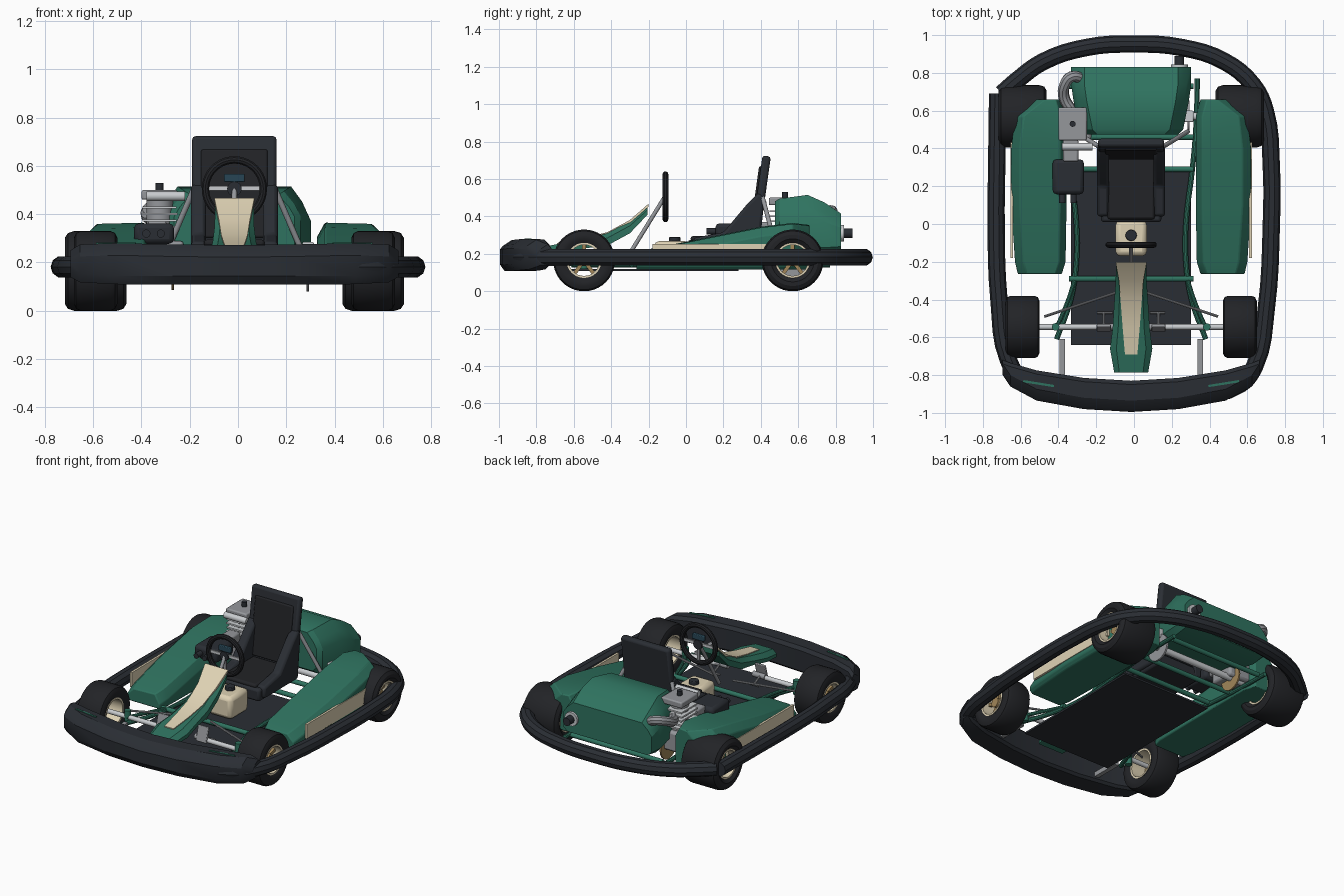
import bpy, bmesh
from math import sin, cos, pi, radians
from mathutils import Vector, Matrix

if "Cube" in bpy.data.objects:
    bpy.data.objects.remove(bpy.data.objects["Cube"])

C = -0.015  # centre line of the chassis


def mat(name, r, g, b):
    m = bpy.data.materials.new(name)
    m.diffuse_color = (r, g, b, 1)
    m.use_nodes = True
    m.node_tree.nodes["Principled BSDF"].inputs["Base Color"].default_value = m.diffuse_color
    return m


GREEN = mat("green", .028, .17, .115)
DARK = mat("charcoal", .023, .027, .034)
BLACK = mat("rubber", .016, .017, .02)
CREAM = mat("cream", .74, .65, .46)
METAL = mat("metal", .30, .31, .33)
LIGHT = mat("bright metal", .58, .6, .62)
BRASS = mat("bronze", .36, .24, .1)
SCREEN = mat("screen", .02, .06, .09)


def finish(name, bm, m, bevel=0):
    bmesh.ops.recalc_face_normals(bm, faces=bm.faces[:])
    me = bpy.data.meshes.new(name)
    bm.to_mesh(me)
    bm.free()
    me.materials.append(m)
    ob = bpy.data.objects.new(name, me)
    bpy.context.collection.objects.link(ob)
    if bevel:
        b = ob.modifiers.new("bevel", 'BEVEL')
        b.width, b.segments, b.limit_method = bevel, 2, 'ANGLE'
    return ob


def loft(name, rings, m, closed=False, bevel=0):
    bm = bmesh.new()
    vs = [[bm.verts.new(p) for p in r] for r in rings]
    n = len(rings[0])
    for i in range(len(vs) if closed else len(vs) - 1):
        a, b = vs[i], vs[(i + 1) % len(vs)]
        for j in range(n):
            k = (j + 1) % n
            bm.faces.new((a[j], a[k], b[k], b[j]))
    if not closed:
        bm.faces.new(vs[0])
        bm.faces.new(vs[-1])
    return finish(name, bm, m, bevel)


def box(name, loc, size, m, bevel=0, rot=(0, 'X')):
    bm = bmesh.new()
    M = Matrix.Translation(loc) @ Matrix.Rotation(radians(rot[0]), 4, rot[1]) @ Matrix.Diagonal((*size, 1))
    bmesh.ops.create_cube(bm, size=1, matrix=M)
    return finish(name, bm, m, bevel)


def rod(name, a, b, r, m, seg=16, bevel=0):
    a, b = Vector(a), Vector(b)
    d = b - a
    M = Matrix.Translation((a + b) / 2) @ d.to_track_quat('Z', 'Y').to_matrix().to_4x4()
    bm = bmesh.new()
    bmesh.ops.create_cone(bm, cap_ends=True, segments=seg, radius1=r, radius2=r, depth=d.length, matrix=M)
    return finish(name, bm, m, bevel)


def tube(name, pts, r, m, res=4):
    cu = bpy.data.curves.new(name, 'CURVE')
    cu.dimensions, cu.bevel_depth, cu.bevel_resolution = '3D', r, 3
    cu.resolution_u, cu.use_fill_caps = res, True
    sp = cu.splines.new('BEZIER')
    sp.bezier_points.add(len(pts) - 1)
    for p, co in zip(sp.bezier_points, pts):
        p.co = co
        p.handle_left_type = p.handle_right_type = 'AUTO'
    tmp = bpy.data.objects.new(name + "_tmp", cu)
    bpy.context.collection.objects.link(tmp)
    me = bpy.data.meshes.new_from_object(tmp.evaluated_get(bpy.context.evaluated_depsgraph_get()))
    bpy.data.objects.remove(tmp)
    me.materials.clear()
    me.materials.append(m)
    ob = bpy.data.objects.new(name, me)
    bpy.context.collection.objects.link(ob)
    return ob


def lathe(name, c, axis, prof, m, seg=32):
    # profile of (offset along axis, radius); axis is 0 = x or 1 = y
    rings = []
    for i in range(seg):
        a = 2 * pi * i / seg
        rings.append([(c[0] + o, c[1] + r * cos(a), c[2] + r * sin(a)) if axis == 0 else
                      (c[0] + r * cos(a), c[1] + o, c[2] + r * sin(a)) for o, r in prof])
    return loft(name, rings, m, closed=True)


# bumper rail around the whole kart
rail = [(-.722, .69), (-.727, .3), (-.73, 0), (-.715, -.4), (-.665, -.72), (-.58, -.84), (-.3, -.91), (0, -.92),
        (.3, -.91), (.56, -.85), (.64, -.75), (.70, -.45), (.727, 0), (.727, .3), (.695, .6), (.63, .735),
        (.48, .86), (.25, .935), (0, .953), (-.25, .935), (-.48, .86), (-.62, .76), (-.70, .69)]
tube("bumper_rail", [(x, y, .182) for x, y in rail], .046, DARK)

# front bumper
secs = []
for x, yf, yb, z0, z1 in [(-.68, -.80, -.72, .14, .25), (-.64, -.86, -.735, .118, .275), (-.5, -.935, -.775, .11, .28),
                          (-.25, -.98, -.815, .108, .275), (0, -.995, -.83, .108, .272)]:
    secs.append((x, yf, yb, z0, z1))
secs += [(-s[0], *s[1:]) for s in secs[-2::-1]]
loft("front_bumper", [[(C + x, f, z0 + .035), (C + x, f + .025, z0), (C + x, b - .015, z0), (C + x, b, z0 + .015),
                       (C + x, b, z1 - .02), (C + x, b - .02, z1), (C + x, f + .06, z1), (C + x, f + .015, z1 - .03),
                       (C + x, f, z1 - .05)] for x, f, b, z0, z1 in secs], DARK)

# wheels
for pos, y, xc, w in (("front", -.545, .575, .18), ("rear", .57, .575, .255)):
    for s, side in ((-1, "left"), (1, "right")):
        c, h, R = (C + s * xc, y, .165), w / 2, .165
        lathe(f"{pos}_{side}_tyre", c, 0, [(-h * .85, .09), (-h, .115), (-h, .137), (-h * .9, .157), (-h * .7, R),
              (h * .7, R), (h * .9, .157), (h, .137), (h, .115), (h * .85, .09)], BLACK, 40)
        lathe(f"{pos}_{side}_rim", c, 0, [(-h * .9, .083), (-h * .9, .094), (h * .9, .094), (h * .9, .083)], CREAM)
        xs = c[0] + s * h * .3
        rod(f"{pos}_{side}_hub", (xs - .03, y, .165), (xs + .03, y, .165), .03, BRASS, 20)
        for k in range(5):
            a = 2 * pi * k / 5
            box(f"{pos}_{side}_spoke", (xs, y - .055 * sin(a), .165 + .055 * cos(a)), (.018, .02, .065), BRASS,
                rot=(360 * k / 5, 'X'))

# floor pan and frame
box("floor_pan", (C, -.18, .114), (.635, .92, .012), DARK)
for s in (-1, 1):
    tube("frame_rail", [(C + s * x, y, .14) for x, y in
                        ((.395, -.61), (.32, -.4), (.29, -.2), (.29, 0), (.325, .3), (.345, .55), (.35, .77))], .014, GREEN)
    rod("front_stub_axle", (C + s * .18, -.545, .165), (C + s * .57, -.545, .165), .015, LIGHT)
    rod("axle_boss", (C + s * .09, -.545, .17), (C + s * .18, -.545, .17), .018, METAL)
    rod("kingpin", (C + s * .4, -.545, .12), (C + s * .4, -.545, .21), .02, GREEN)
    tube("front_arm", [(C + s * .3, -.3, .15), (C + s * .34, -.42, .16), (C + s * .4, -.56, .165)], .011, GREEN)
    rod("tie_rod", (C + s * .46, -.49, .17), (C + s * .07, -.36, .19), .007, METAL, 8)
    box("bumper_bracket", (C + s * .365, -.71, .15), (.028, .2, .03), METAL)
    box("pedal", (C + s * .145, -.55, .20), (.075, .014, .10), METAL, .004, (-15, 'X'))
    rod("pedal_pivot", (C + s * .1, -.47, .14), (C + s * .18, -.47, .14), .006, METAL, 8)
    rod("pedal_arm", (C + s * .145, -.47, .14), (C + s * .145, -.55, .18), .007, METAL, 8)
    rod("seat_strut", (C + s * .17, .41, .5), (C + s * .3, .49, .2), .012, METAL)
for y in (-.29, .29, .46, .73):
    rod("frame_cross_tube", (C - .33, y, .145), (C + .33, y, .145), .015, GREEN)
rod("rear_axle", (C - .57, .57, .165), (C + .57, .57, .165), .02, LIGHT, 20)
rod("brake_disc", (C + .298, .57, .165), (C + .31, .57, .165), .085, METAL, 32)
box("brake_caliper", (C + .305, .57, .255), (.05, .06, .06), LIGHT, .006)
rod("sprocket", (C - .26, .57, .165), (C - .25, .57, .165), .08, BRASS, 32)

# side pods with cream outer strip
for s, side in ((-1, "left"), (1, "right")):
    rings = []
    for y, xi, xo, zt in ((-.265, .37, .60, .205), (-.2, .35, .615, .225), (.1, .345, .635, .285),
                          (.4, .345, .635, .345), (.57, .345, .615, .365), (.66, .37, .50, .355)):
        pts = [(xi, .115), (xi - .003, zt - .06), (xi + .03, zt), (xo - .045, zt - .005), (xo, zt - .05),
               (xo, .135), (xo - .02, .115)]
        rings.append([(C + s * x, y, z) for x, z in pts])
    loft(f"{side}_side_pod", rings, GREEN, bevel=.006)
    box(f"{side}_pod_strip", (C + s * .632, .16, .205), (.014, .68, .095), CREAM)
    box("bumper_accent", (C + s * .49, -.845, .28), (.165, .012, .006), GREEN, rot=(s * 9, 'Z'))

# nose panel with cream centre
nose = [(-.785, .09, .232, .03), (-.66, .112, .258, .035), (-.55, .098, .278, .035), (-.42, .09, .31, .05),
        (-.3, .082, .375, .05), (-.205, .08, .46, .035)]
loft("nose_panel", [[(C - w, y, z - t - .015), (C - w, y, z - .025), (C - w * .7, y, z), (C + w * .7, y, z),
                     (C + w, y, z - .025), (C + w, y, z - t - .015)] for y, w, z, t in nose], GREEN)
strip = [(-.69, .033, .254), (-.55, .045, .28), (-.42, .055, .312), (-.3, .065, .377), (-.2, .083, .464)]
loft("nose_stripe", [[(C - w, y, z - .012), (C - w, y, z + .004), (C + w, y, z + .004), (C + w, y, z - .012)]
                     for y, w, z in strip], CREAM)

# seat
box("seat_base", (C, .2, .235), (.32, .38, .08), DARK, .015)
box("seat_cushion", (C, .19, .28), (.25, .33, .03), BLACK, .012)
box("seat_back", (C, .40, .50), (.35, .045, .45), DARK, .015, (-8, 'X'))
box("seat_back_pad", (C, .375, .485), (.275, .02, .37), BLACK, .008, (-8, 'X'))
for s in (-1, 1):
    prof = [(.04, .21), (.04, .285), (.2, .315), (.33, .47), (.39, .53), (.42, .5), (.39, .21)]
    loft("seat_bolster", [[(C + s * x, y, z) for y, z in prof] for x in (.118, .18)], DARK, bevel=.015)

# fuel tank
box("fuel_tank", (C, -.075, .195), (.165, .19, .145), CREAM, .025)
rod("tank_cap", (C, -.06, .26), (C, -.06, .29), .03, DARK, 20, .004)

# steering
a, b = (C, -.11, .51), (C, -.32, .17)
lathe("steering_wheel", (C, -.11, .505), 1, [(.016 * cos(t * pi / 5), .12 + .016 * sin(t * pi / 5))
                                             for t in range(10)], BLACK, 40)
rod("steering_column", a, b, .011, METAL)
rod("steering_hub", (C, -.125, .505), (C, -.095, .505), .03, DARK, 20)
box("steering_spoke", (C, -.11, .507), (.225, .01, .018), LIGHT)
box("lower_spoke", (C, -.11, .445), (.02, .01, .11), METAL)
box("steering_display", (C, -.11, .55), (.085, .022, .035), SCREEN, .004)

# rear body shell
tail = [(.475, .25, .24, .48), (.5, .275, .22, .495), (.65, .305, .205, .515), (.74, .318, .2, .475), (.83, .318, .215, .415)]
loft("rear_body", [[(C + x, y, z0 + (z1 - z0) * k) for x, k in
                    ((-w + .03, 0), (-w, .12), (-w, .62), (-w + .025, .8), (-w + .07, 1), (w - .07, 1), (w - .025, .8),
                     (w, .62), (w, .12), (w - .03, 0))] for y, w, z0, z1 in tail], GREEN)
rod("exhaust_tip", (.24, .82, .31), (.24, .89, .31), .026, DARK, 20)
rod("exhaust_collar", (.24, .81, .31), (.24, .845, .31), .045, LIGHT, 20)

# engine
E = -.325
box("crankcase", (E + .02, .53, .225), (.16, .17, .13), METAL, .015)
rod("cylinder", (E, .53, .28), (E, .53, .46), .055, METAL, 20)
for i in range(5):
    box("cooling_fin", (E, .53, .32 + .027 * i), (.14 + .008 * (i % 2), .165, .01), LIGHT)
box("cylinder_head", (E, .53, .48), (.15, .175, .04), METAL, .008)
rod("spark_plug", (E, .53, .49), (E, .53, .53), .016, DARK, 12)
rod("intake_pipe", (-.38, .41, .475), (-.22, .41, .475), .02, LIGHT)
box("carburettor", (E - .01, .39, .33), (.08, .12, .08), METAL, .01)
box("air_filter", (-.348, .25, .32), (.165, .185, .085), DARK, .02)
for x in (-.38, -.32):
    rod("filter_inlet", (x, .17, .32), (x, .11, .32), .017, DARK, 14)
tube("exhaust_header", [(-.33, .6, .38), (-.37, .67, .39), (-.365, .74, .42), (-.33, .78, .43), (-.27, .765, .40)],
     .03, METAL)

# smooth curved surfaces, keep hard edges
for ob in bpy.context.collection.objects:
    ob.select_set(True)
    bpy.context.view_layer.objects.active = ob
bpy.ops.object.shade_smooth_by_angle(angle=radians(32))
